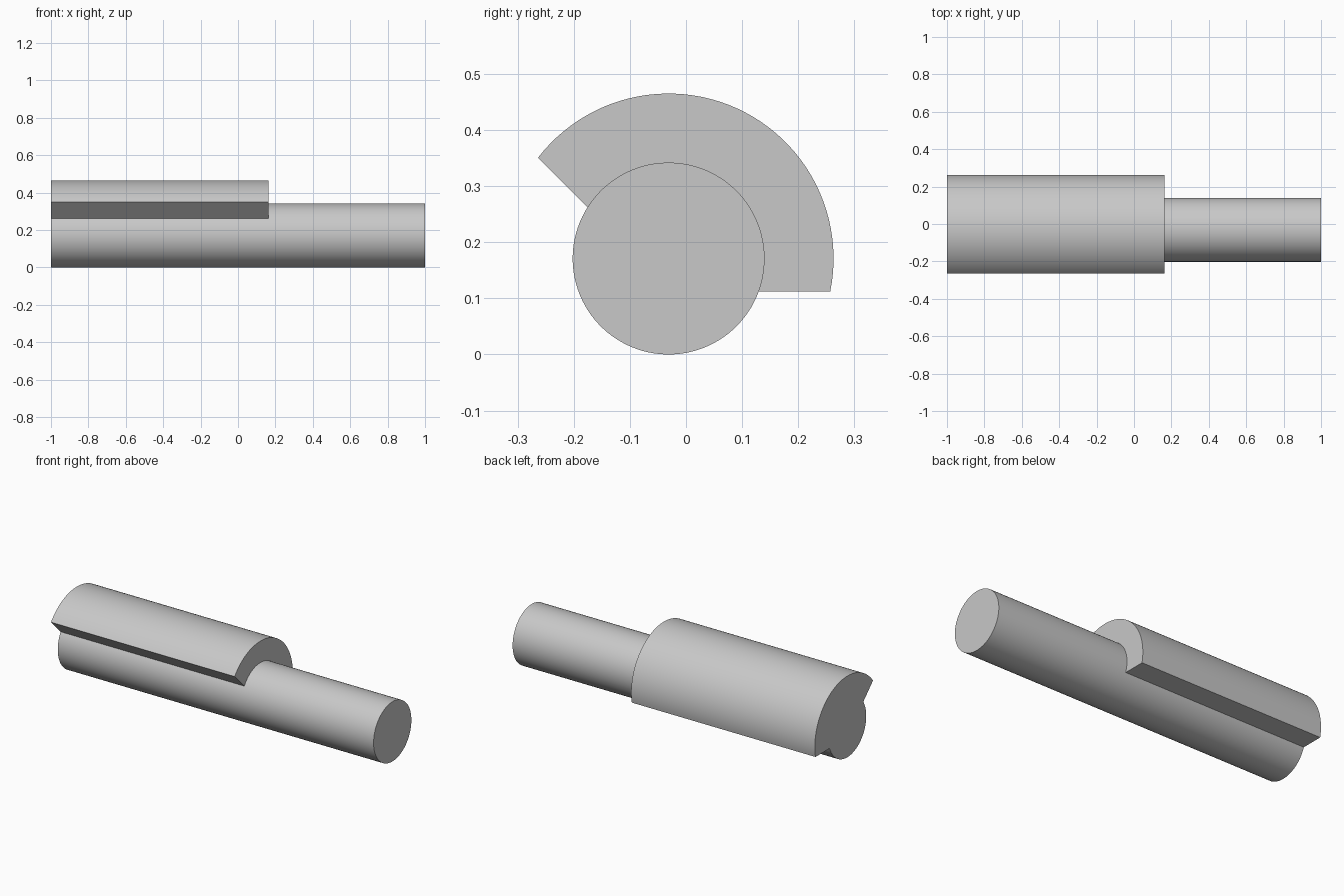
import bpy, bmesh
from math import sin, cos, radians

if "Cube" in bpy.data.objects:
    bpy.data.objects.remove(bpy.data.objects["Cube"], do_unlink=True)

CENTRE_Y, CENTRE_Z = -0.031, 0.171
SHAFT_R, COLLAR_R = 0.171, 0.294
LEFT_END, SHOULDER, RIGHT_END = -1.0, 0.163, 1.0

# Angles where the collar meets the shaft, and where its outer arc ends
INNER_START, INNER_END = -20.2, 147.7
OUTER_START, OUTER_END = -11.6, 142.3

bm = bmesh.new()


def arc(x, radius, start, end, steps):
    """Vertices along an arc about the shaft axis, both ends included."""
    points = []
    for i in range(steps + 1):
        a = radians(start + (end - start) * i / steps)
        points.append(bm.verts.new((x, CENTRE_Y + radius * cos(a),
                                    CENTRE_Z + radius * sin(a))))
    return points


def bridge(loop_a, loop_b):
    """Walls between two closed outlines."""
    for i in range(len(loop_a)):
        j = (i + 1) % len(loop_a)
        bm.faces.new((loop_a[i], loop_a[j], loop_b[j], loop_b[i]))


def collar_outline(x):
    """Outer collar arc followed by the exposed underside of the shaft."""
    outer = arc(x, COLLAR_R, OUTER_START, OUTER_END, 48)
    under = arc(x, SHAFT_R, INNER_END, INNER_START + 360, 56)
    return outer, under


# Collar section, with the shaft's lower side running through it
outer_left, under_left = collar_outline(LEFT_END)
outer_right, under_right = collar_outline(SHOULDER)
bridge(outer_left + under_left, outer_right + under_right)
bm.faces.new(outer_left + under_left)

# Flat shoulder between the collar's outer arc and the shaft
covered = arc(SHOULDER, SHAFT_R, INNER_START, INNER_END, 48)
covered[0], spare_a = under_right[-1], covered[0]
covered[-1], spare_b = under_right[0], covered[-1]
bm.verts.remove(spare_a)
bm.verts.remove(spare_b)
bm.faces.new(outer_right + covered[::-1])

# Bare shaft and its end
ring = covered + under_right[1:-1]
end_ring = [bm.verts.new((RIGHT_END, v.co.y, v.co.z)) for v in ring]
bridge(ring, end_ring)
bm.faces.new(end_ring)

bmesh.ops.recalc_face_normals(bm, faces=bm.faces[:])
mesh = bpy.data.meshes.new("stepped_shaft")
bm.to_mesh(mesh)
bm.free()

# Plain grey finish
grey = bpy.data.materials.new("light grey")
grey.use_nodes = True
colour = (0.58, 0.58, 0.58, 1)
grey.diffuse_color = colour
grey.node_tree.nodes["Principled BSDF"].inputs["Base Color"].default_value = colour
mesh.materials.append(grey)

shaft = bpy.data.objects.new("stepped_shaft", mesh)
bpy.context.collection.objects.link(shaft)
bpy.ops.object.select_all(action="DESELECT")
shaft.select_set(True)
bpy.context.view_layer.objects.active = shaft
bpy.ops.object.shade_smooth_by_angle(angle=radians(30))
